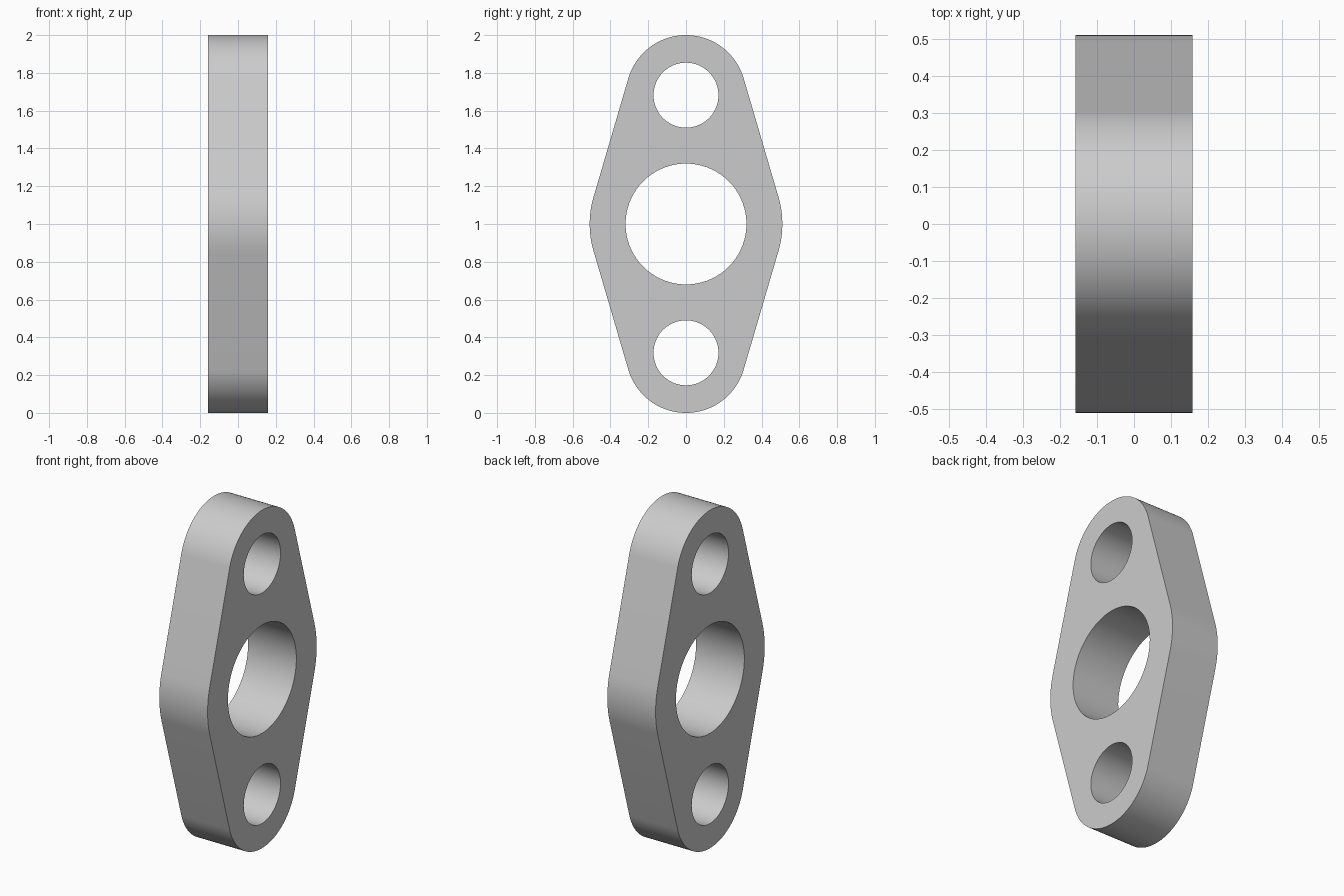
import bpy
import bmesh
from math import asin, cos, sin, pi
from mathutils import Matrix

cube = bpy.data.objects.get("Cube")
if cube:
    bpy.data.objects.remove(cube, do_unlink=True)

THICKNESS = 0.316
SPACING = 0.682                     # centre to bolt hole
END_R, MID_R = 0.318, 0.51          # outline arcs
BOLT_R, BORE_R = 0.172, 0.32        # holes


def arc(centre_z, radius, start, end, steps):
    """Points (y, z) on an arc, both ends included."""
    angles = [start + (end - start) * i / steps for i in range(steps + 1)]
    return [(radius * cos(a), centre_z + radius * sin(a)) for a in angles]


def add_loop(curve, points):
    spline = curve.splines.new('POLY')
    spline.points.add(len(points) - 1)
    for p, (y, z) in zip(spline.points, points):
        p.co = (y, z, 0, 1)
    spline.use_cyclic_u = True


# Outline: arcs joined by their common tangents
t = asin((MID_R - END_R) / SPACING)
outline = (arc(1, MID_R, -t, t, 12)
           + arc(1 + SPACING, END_R, t, pi - t, 48)
           + arc(1, MID_R, pi - t, pi + t, 12)
           + arc(1 - SPACING, END_R, pi + t, 2 * pi - t, 48))

profile = bpy.data.curves.new("flange_profile", 'CURVE')
profile.dimensions = '2D'
profile.fill_mode = 'BOTH'
profile.extrude = THICKNESS / 2
add_loop(profile, outline)

# Centre bore and two bolt holes
for z, r in ((1, BORE_R), (1 + SPACING, BOLT_R), (1 - SPACING, BOLT_R)):
    add_loop(profile, arc(z, r, 0, 2 * pi, 72)[:-1])

# Turn the extruded profile into a mesh standing in the YZ plane
helper = bpy.data.objects.new("profile_helper", profile)
bpy.context.collection.objects.link(helper)
bpy.context.view_layer.update()
graph = bpy.context.evaluated_depsgraph_get()
mesh = bpy.data.meshes.new_from_object(helper.evaluated_get(graph))
bpy.data.objects.remove(helper, do_unlink=True)
mesh.name = "flange_plate"
mesh.transform(Matrix(((0, 0, 1, 0), (1, 0, 0, 0), (0, 1, 0, 0), (0, 0, 0, 1))))

bm = bmesh.new()
bm.from_mesh(mesh)
bmesh.ops.remove_doubles(bm, verts=bm.verts, dist=0.0001)
bmesh.ops.recalc_face_normals(bm, faces=bm.faces)
bm.to_mesh(mesh)
bm.free()

# Plain grey material
grey = bpy.data.materials.new("light_grey")
grey.use_nodes = True
colour = (0.6, 0.6, 0.6, 1)
grey.diffuse_color = colour
grey.node_tree.nodes["Principled BSDF"].inputs["Base Color"].default_value = colour
mesh.materials.clear()
mesh.materials.append(grey)

plate = bpy.data.objects.new("flange_plate", mesh)
bpy.context.collection.objects.link(plate)
bpy.ops.object.select_all(action='DESELECT')
plate.select_set(True)
bpy.context.view_layer.objects.active = plate
bpy.ops.object.shade_smooth_by_angle(angle=0.5)
